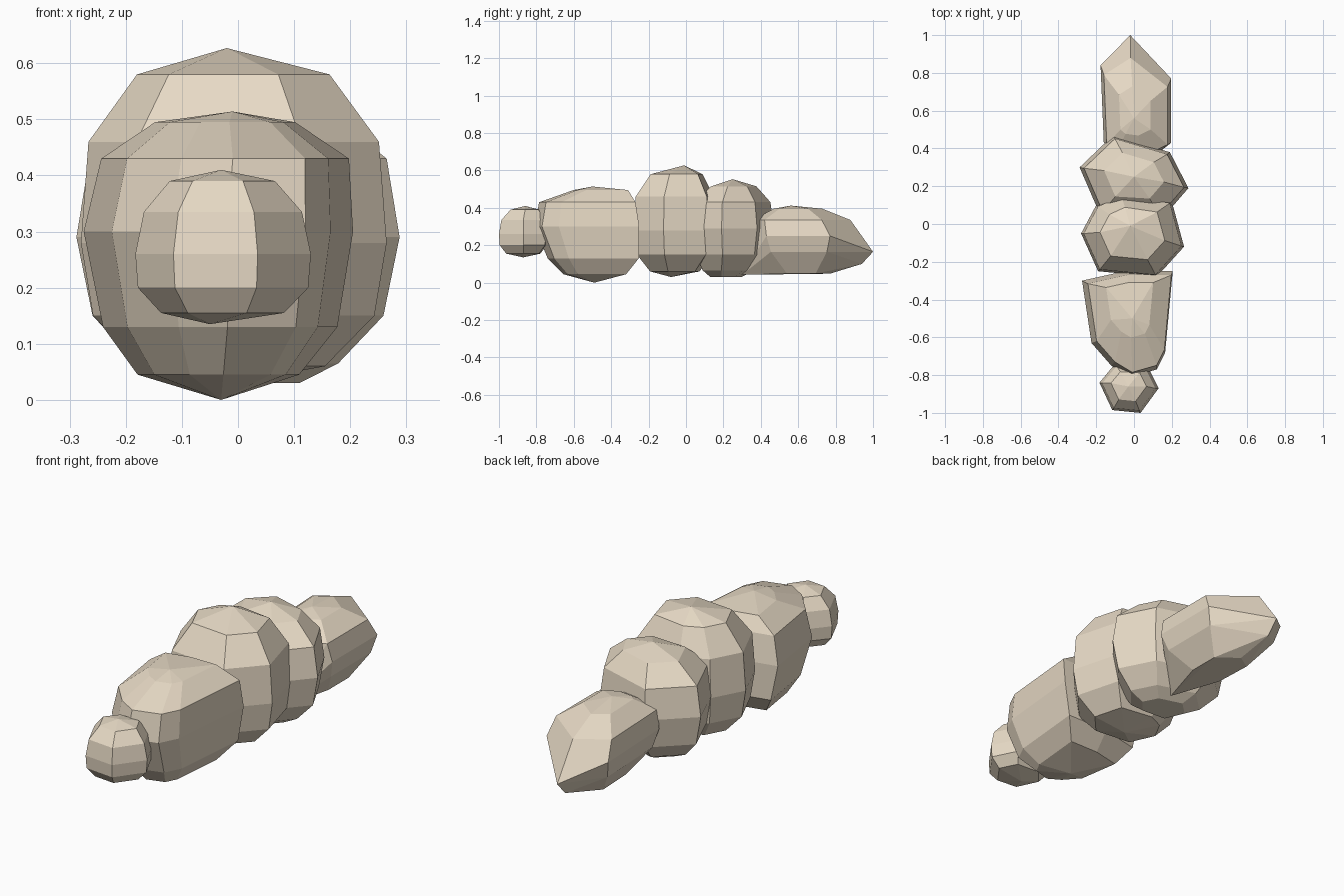
import bpy, bmesh, math

tan = bpy.data.materials.new("tan")
tan.diffuse_color = (0.8, 0.7, 0.56, 1)


def lump(name, centre, outline, levels):
    """Faceted convex lump: a plan outline scaled and shifted at each height.
    A scale of 0 adds a single corner point."""
    cx, cy = centre
    bm = bmesh.new()
    for z, s, dx, dy in levels:
        ring = outline if s else [centre]
        for x, y in ring:
            bm.verts.new((cx + (x - cx) * s + dx, cy + (y - cy) * s + dy, z))
    bmesh.ops.convex_hull(bm, input=bm.verts[:])
    loose = [v for v in bm.verts if not v.link_faces]
    bmesh.ops.delete(bm, geom=loose, context='VERTS')
    bmesh.ops.dissolve_limit(bm, angle_limit=math.radians(4),
                             verts=bm.verts[:], edges=bm.edges[:])
    bmesh.ops.recalc_face_normals(bm, faces=bm.faces[:])
    mesh = bpy.data.meshes.new(name)
    bm.to_mesh(mesh)
    bm.free()
    mesh.materials.append(tan)
    obj = bpy.data.objects.new(name, mesh)
    bpy.context.collection.objects.link(obj)
    return obj


# small round head
lump("head", (-0.03, -0.87),
     [(-0.183, -0.84), (-0.115, -0.985), (0.035, -1.0), (0.13, -0.87),
      (0.07, -0.75), (-0.1, -0.74)],
     [(0.135, 0, -0.02, 0), (0.155, .7, 0, 0), (0.2, .97, 0, 0), (0.26, 1, 0, 0),
      (0.335, .9, 0, 0), (0.39, .6, 0, 0.01), (0.41, 0, 0, 0.01)])

# long front body
lump("front_segment", (-0.01, -0.5),
     [(-0.275, -0.3), (-0.225, -0.63), (-0.12, -0.75), (-0.02, -0.81),
      (0.12, -0.77), (0.165, -0.68), (0.205, -0.25), (-0.05, -0.25)],
     [(0.0, 0, -0.02, 0.01), (0.045, .6, -0.01, 0.03), (0.13, .87, 0, 0.03),
      (0.3, 1, 0, 0), (0.43, .92, 0.01, 0), (0.495, .52, 0, 0.06),
      (0.514, 0, 0, 0)])

# tall middle body
lump("middle_segment", (-0.01, -0.06),
     [(-0.28, -0.05), (-0.19, -0.25), (0.12, -0.28), (0.265, -0.12),
      (0.2, 0.12), (-0.07, 0.16), (-0.2, 0.1)],
     [(0.03, 0, 0, -0.02), (0.06, .6, 0, 0), (0.15, .92, 0, 0), (0.28, 1, 0, 0),
      (0.46, .95, 0, 0), (0.58, .63, 0, 0.01), (0.627, 0, -0.01, 0.05)])

# wide rear body
lump("rear_segment", (0.0, 0.24),
     [(-0.288, 0.3), (-0.11, 0.47), (0.19, 0.38), (0.288, 0.19),
      (0.15, 0.03), (-0.18, 0.05)],
     [(0.03, .38, 0, -0.03), (0.065, .62, 0, -0.02), (0.15, .9, 0, 0),
      (0.29, 1, 0, 0), (0.43, .92, 0, 0), (0.515, .55, 0, 0.01),
      (0.553, 0, 0, 0.01)])

# pointed tail with a keel underneath
lump("tail", (0.0, 0.63),
     [(-0.16, 0.43), (-0.177, 0.84), (-0.02, 0.94), (0.197, 0.77),
      (0.197, 0.43), (0.05, 0.36), (-0.1, 0.38)],
     [(0.042, 0, 0.03, -0.33), (0.048, .45, 0.01, 0.0), (0.1, 0, -0.02, 0.31),
      (0.165, .88, 0, 0), (0.165, 0, -0.02, 0.37), (0.25, 1, 0, 0),
      (0.335, .9, 0, -0.03), (0.395, .45, 0, -0.04), (0.412, 0, 0, -0.07)])
